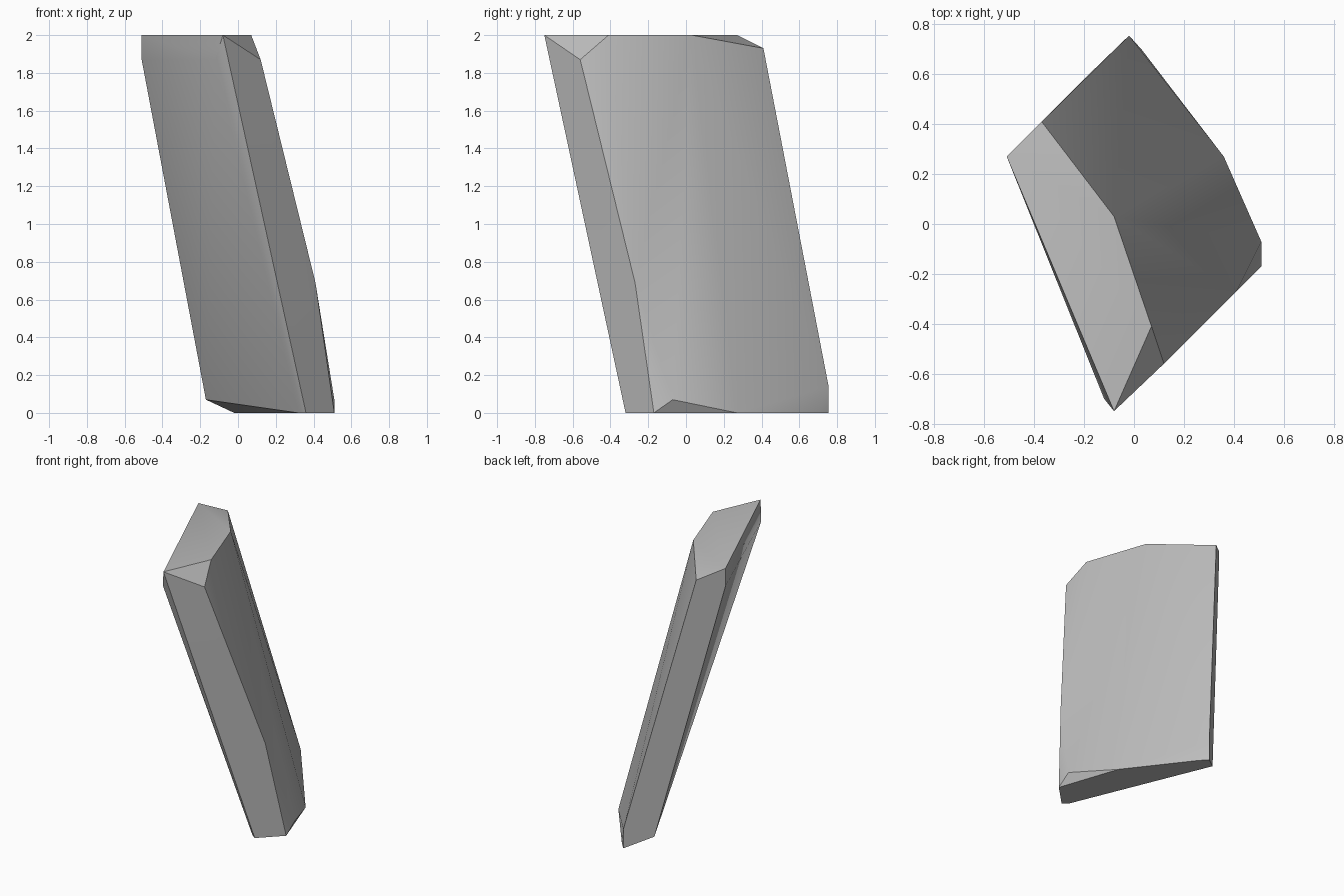
import bpy, bmesh, math

cube = bpy.data.objects.get("Cube")
if cube:
    bpy.data.objects.remove(cube, do_unlink=True)

# Stone colour
stone = bpy.data.materials.new("stone_grey")
stone.use_nodes = True
grey = (0.5, 0.5, 0.5, 1)
stone.diffuse_color = grey
stone.node_tree.nodes["Principled BSDF"].inputs["Base Color"].default_value = grey

# Corners of the slanted slab, from the crown down to the foot
crown = [(-.08, -.75, 2), (.07, -.41, 2), (-.08, .03, 2), (-.51, .27, 2)]
shoulder = [(-.37, .41, 1.93), (.12, -.56, 1.87), (-.12, -.70, 1.87), (-.51, .27, 1.87)]
flank = [(.41, -.27, .69), (-.02, .755, .14), (.51, -.07, .07), (-.17, .61, .07)]
foot = [(.51, -.17, 0), (.36, -.32, 0), (.32, -.29, 0),
        (-.02, .755, 0), (.03, .70, 0), (.36, .27, 0)]

# Skin the corners into a chipped stone
bm = bmesh.new()
for corner in crown + shoulder + flank + foot:
    bm.verts.new(corner)
bmesh.ops.convex_hull(bm, input=bm.verts[:])
loose = [v for v in bm.verts if not v.link_faces]
bmesh.ops.delete(bm, geom=loose, context='VERTS')
bmesh.ops.dissolve_limit(bm, angle_limit=math.radians(1), verts=bm.verts[:], edges=bm.edges[:])
bmesh.ops.recalc_face_normals(bm, faces=bm.faces[:])
mesh = bpy.data.meshes.new("stone_slab")
bm.to_mesh(mesh)
bm.free()

slab = bpy.data.objects.new("stone_slab", mesh)
bpy.context.collection.objects.link(slab)
mesh.materials.append(stone)

# Soft broad faces, crisp chipped edges
bpy.ops.object.select_all(action='DESELECT')
slab.select_set(True)
bpy.context.view_layer.objects.active = slab
bpy.ops.object.shade_smooth_by_angle(angle=math.radians(30))
